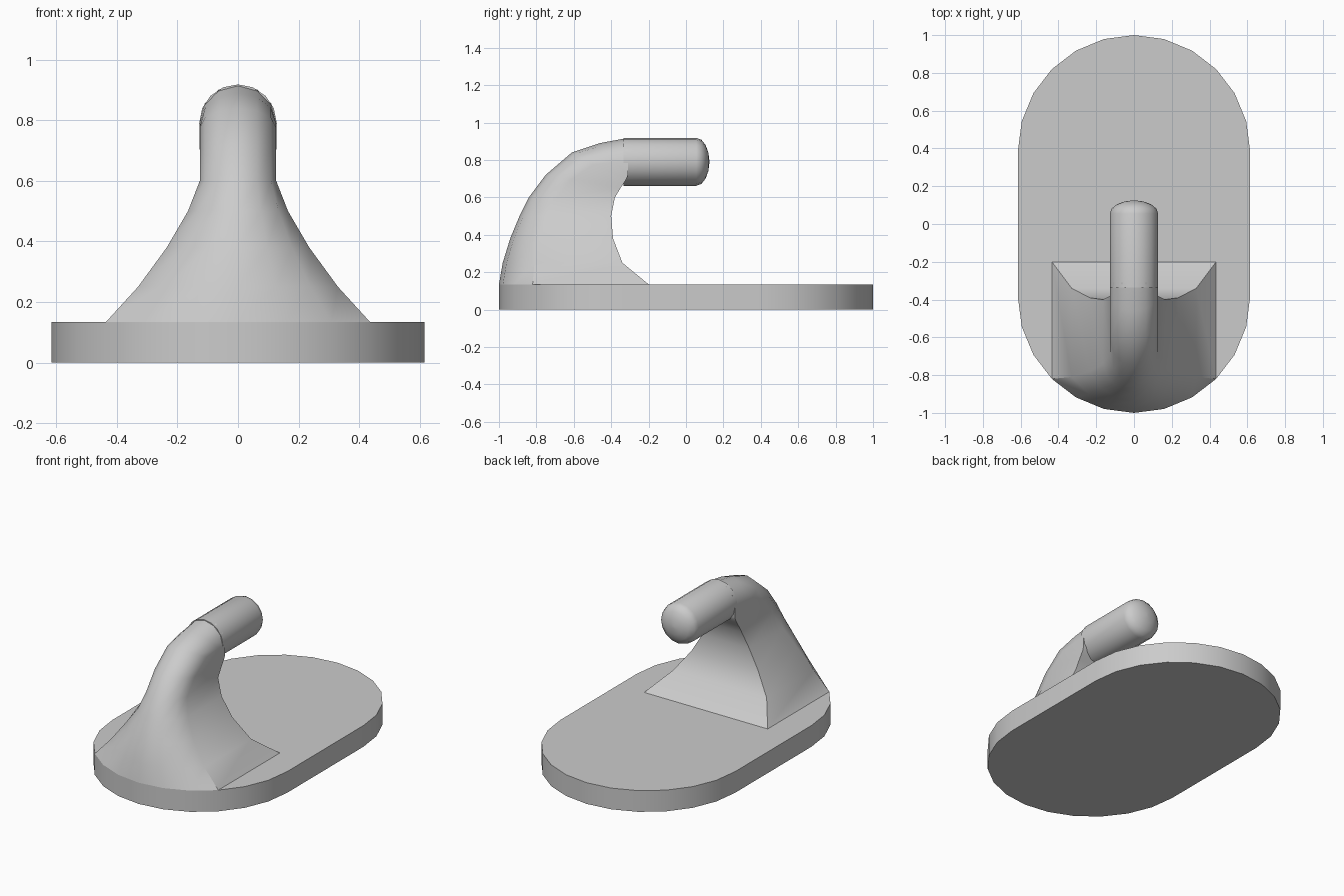
import bpy, bmesh
from math import sin, cos, pi, radians
from mathutils import Vector

if "Cube" in bpy.data.objects:
    bpy.data.objects.remove(bpy.data.objects["Cube"], do_unlink=True)

grey = bpy.data.materials.new("plain grey")
grey.use_nodes = True
colour = (0.6, 0.6, 0.6, 1)
grey.diffuse_color = colour
grey.node_tree.nodes["Principled BSDF"].inputs["Base Color"].default_value = colour


def loft(name, rings):
    """Skin a list of equal-length closed rings and cap both ends."""
    bm = bmesh.new()
    loops = [[bm.verts.new(p) for p in ring] for ring in rings]
    for a, b in zip(loops, loops[1:]):
        for i in range(len(a)):
            j = (i + 1) % len(a)
            bm.faces.new((a[i], a[j], b[j], b[i]))
    bm.faces.new(loops[0])
    bm.faces.new(loops[-1])
    bmesh.ops.recalc_face_normals(bm, faces=bm.faces)
    mesh = bpy.data.meshes.new(name)
    bm.to_mesh(mesh)
    bm.free()
    mesh.materials.append(grey)
    obj = bpy.data.objects.new(name, mesh)
    bpy.context.collection.objects.link(obj)
    bpy.ops.object.select_all(action='DESELECT')
    obj.select_set(True)
    bpy.context.view_layer.objects.active = obj
    bpy.ops.object.shade_smooth_by_angle(angle=radians(35))
    return obj


# Base plate: a long rounded slab
R, TOP = 0.615, 0.135
outline = []
for side in (1, -1):
    for k in range(13):
        a = k * pi / 12
        outline.append((side * R * cos(a), side * (1 - R + R * sin(a))))
loft("base_plate", [[(x, y, z) for x, y in outline] for z in (0, TOP)])

# Hook body: flat back and sides with a rounded front, bending over at the top
# Each station: back (y, z), front (y, z), half width, front depth, arc angle
stations = [
    ((-0.20, TOP), (-1.00, TOP), 0.435, 0.18, 45),
    ((-0.34, 0.25), (-0.98, 0.25), 0.33, 0.17, 53),
    ((-0.39, 0.38), (-0.94, 0.38), 0.235, 0.16, 65),
    ((-0.40, 0.50), (-0.89, 0.50), 0.165, 0.15, 80),
    ((-0.38, 0.60), (-0.84, 0.60), 0.126, 0.15, 90),
    ((-0.35, 0.65), (-0.75, 0.72), 0.126, 0.14, 90),
    ((-0.33, 0.68), (-0.61, 0.84), 0.126, 0.13, 90),
    ((-0.318, 0.70), (-0.46, 0.89), 0.126, 0.128, 90),
    ((-0.31, 0.72), (-0.31, 0.918), 0.127, 0.128, 90),
]
rings = []
for back, front, w, depth, angle in stations:
    b, f = Vector((0, *back)), Vector((0, *front))
    inward = (b - f).normalized()
    A = radians(angle)
    ring = [b + Vector((w, 0, 0)), b - Vector((w, 0, 0))]
    for k in range(-3, 4):
        t = A * k / 3
        p = f + inward * depth * (1 - cos(t)) / (1 - cos(A))
        p.x = w * sin(t) / sin(A)
        ring.append(p)
    rings.append(ring)
loft("hook_body", rings)

# Rod with a shallow domed tip
r, rod_z, tip = 0.128, 0.79, 0.055
profile = [(-0.335, r), (tip, r)]
profile += [(tip + 0.07 * sin(a), r * cos(a)) for a in (pi / 8, pi / 4, 3 * pi / 8, 0.48 * pi)]
loft("hook_rod", [[(rad * sin(k * pi / 8), y, rod_z + rad * cos(k * pi / 8))
                   for k in range(16)] for y, rad in profile])
